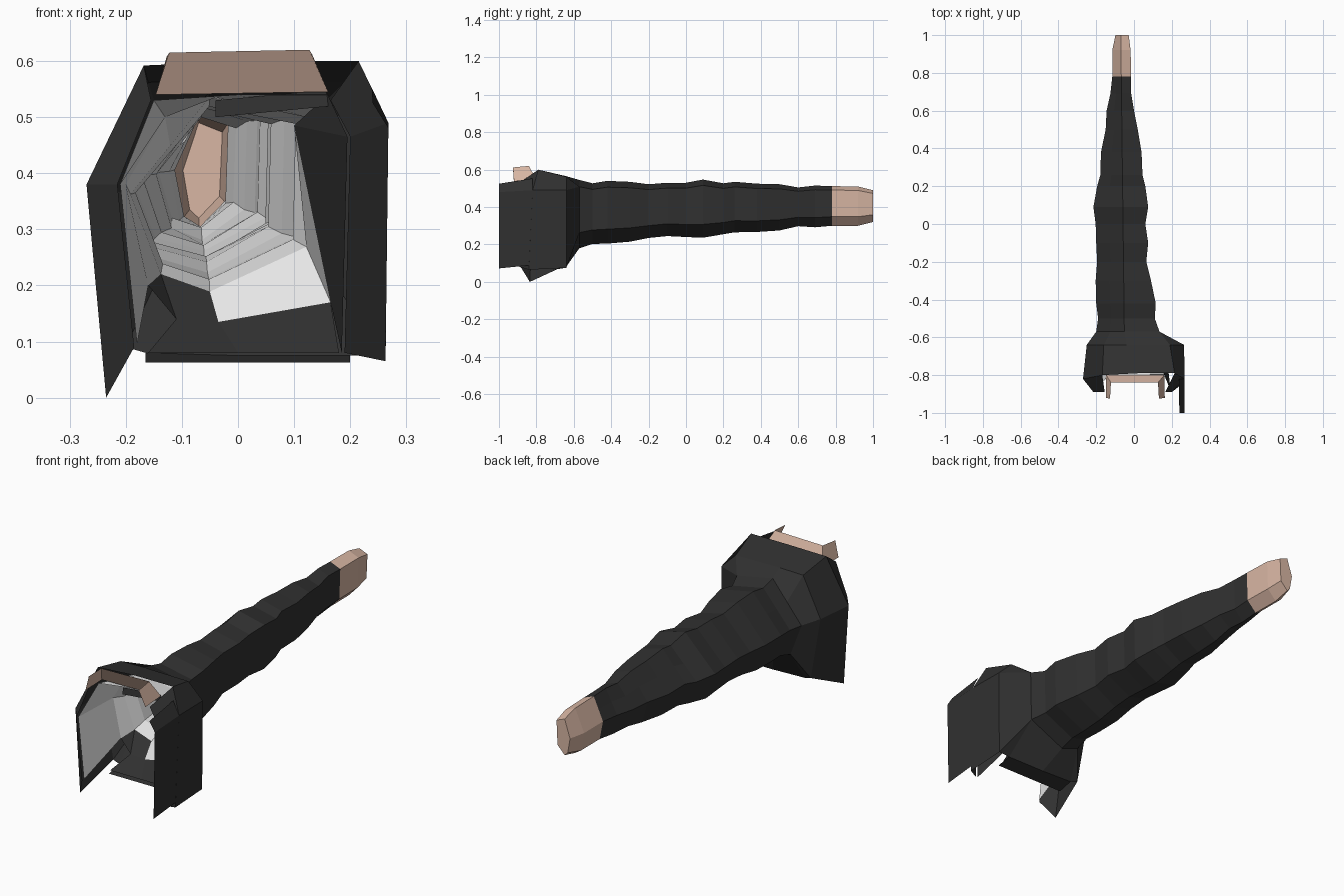
import bpy, bmesh

if "Cube" in bpy.data.objects:
    bpy.data.objects.remove(bpy.data.objects["Cube"], do_unlink=True)


def material(name, rgb):
    m = bpy.data.materials.new(name)
    m.use_nodes = True
    m.diffuse_color = (*rgb, 1)
    b = next(n for n in m.node_tree.nodes if n.type == 'BSDF_PRINCIPLED')
    b.inputs["Base Color"].default_value = (*rgb, 1)
    b.inputs["Roughness"].default_value = 0.9
    return m


DARK = material("charcoal cloth", (0.03, 0.03, 0.03))
WHITE = material("white lining", (0.82, 0.82, 0.82))
SKIN = material("skin", (0.69, 0.47, 0.37))


def loft(name, rings, mats, rule=None, skip=None, flip=False, closed=True, cap=False):
    """Join rings (ordered along +y) with quads; rule picks the material slot."""
    bm = bmesh.new()
    vs = [[bm.verts.new(p) for p in r] for r in rings]
    n = len(rings[0])
    for k in range(len(rings) - 1):
        for i in range(n if closed else n - 1):
            if skip and skip(k, i):
                continue
            j = (i + 1) % n
            f = bm.faces.new((vs[k][i], vs[k][j], vs[k + 1][j], vs[k + 1][i]))
            f.material_index = rule(k, i) if rule else 0
    if cap:
        bm.faces.new(vs[-1])
    if flip:
        bmesh.ops.reverse_faces(bm, faces=bm.faces[:])
    bmesh.ops.remove_doubles(bm, verts=bm.verts[:], dist=0.0003)
    me = bpy.data.meshes.new(name)
    bm.to_mesh(me)
    bm.free()
    ob = bpy.data.objects.new(name, me)
    bpy.context.scene.collection.objects.link(ob)
    for m in mats:
        me.materials.append(m)
    return ob


def hexagon(y, xl, xr, zt, zb, s=1.0):
    """Lopsided six-sided arm section: ridge, right pair, keel, left pair."""
    w, h = xr - xl, zt - zb
    cx = -0.058 - 0.012 * y
    pts = [(cx, zt), (xr, zt - 0.1 * h), (xr - 0.005, zb + 0.23 * h),
           (cx, zb), (xl + 0.17 * w, zb + 0.09 * h), (xl, zb + 0.5 * h)]
    mx, mz = (xl + xr) / 2, (zt + zb) / 2
    return [(mx + (x - mx) * s, y, mz + (z - mz) * s) for x, z in pts]


def ten(h):
    """Spread a hexagon over the ten points of the shoulder ring."""
    t, ru, rl, b, ll, l = h
    mid = tuple((p + q) / 2 for p, q in zip(t, l))
    return [t, ru, ru, rl, rl, b, ll, ll, l, mid]


# Sleeve stations: y, left x, right x, top z, bottom z
ARM = [(-0.57, -0.20, 0.135, 0.545, 0.18), (-0.50, -0.19, 0.11, 0.527, 0.203),
       (-0.42, -0.20, 0.115, 0.54, 0.205), (-0.30, -0.203, 0.09, 0.535, 0.215),
       (-0.20, -0.195, 0.065, 0.522, 0.235), (-0.10, -0.20, 0.075, 0.53, 0.245),
       (0.0, -0.203, 0.06, 0.53, 0.24), (0.09, -0.215, 0.075, 0.547, 0.236),
       (0.20, -0.195, 0.06, 0.527, 0.255), (0.26, -0.178, 0.045, 0.535, 0.265),
       (0.38, -0.175, 0.04, 0.525, 0.267), (0.50, -0.15, 0.02, 0.522, 0.275),
       (0.60, -0.145, 0.0, 0.505, 0.298), (0.69, -0.125, -0.015, 0.515, 0.292),
       (0.78, -0.115, -0.015, 0.512, 0.30)]

# Shoulder rings: top, top right, right, right hem, floor x3, left hem, left, top left
front = [(0.02, -0.79, 0.60), (0.215, -0.79, 0.60), (0.268, -0.82, 0.49),
         (0.263, -0.84, 0.065), (0.20, -0.72, 0.063), (0.0, -0.72, 0.063),
         (-0.165, -0.72, 0.063), (-0.235, -0.835, 0.0), (-0.27, -0.82, 0.38),
         (-0.168, -0.80, 0.592)]
back = [(-0.04, -0.64, 0.565), (0.19, -0.64, 0.562), (0.265, -0.64, 0.49),
        (0.262, -0.64, 0.075), (0.20, -0.645, 0.075), (0.0, -0.645, 0.075),
        (-0.165, -0.645, 0.08), (-0.20, -0.64, 0.09), (-0.25, -0.64, 0.38),
        (-0.16, -0.64, 0.562)]
loft("sleeve", [front, back] + [ten(hexagon(*a)) for a in ARM], [DARK],
     skip=lambda k, i: k == 0 and i in (3, 6))

# Folded front edges of the shoulder
loft("left_front_fold",
     [[(0.165, -0.89, 0.53), (0.20, -0.89, 0.465), (0.19, -0.89, 0.08)], front[1:4]],
     [DARK], closed=False)
loft("right_front_fold",
     [[(-0.185, -0.89, 0.09), (-0.215, -0.89, 0.38), (-0.155, -0.89, 0.53)], front[7:10]],
     [DARK], closed=False)

# Loose flap on the outer side
loft("side_flap",
     [[(0.24, -1.0, 0.525), (0.268, -1.0, 0.48), (0.262, -1.0, 0.072)],
      [(0.238, -0.82, 0.553), (0.268, -0.82, 0.49), (0.263, -0.82, 0.09)]],
     [DARK], closed=False)

# Pale lining inside the shoulder and arm
lip = [(0.0, -0.80, 0.54), (0.16, -0.80, 0.54), (0.195, -0.885, 0.465),
       (0.185, -0.885, 0.08), (0.18, -0.72, 0.08), (0.0, -0.72, 0.08),
       (-0.16, -0.72, 0.08), (-0.18, -0.885, 0.095), (-0.21, -0.885, 0.38),
       (-0.15, -0.82, 0.53)]
throat = [(-0.04, -0.64, 0.535), (0.12, -0.64, 0.50), (0.10, -0.64, 0.485),
          (0.165, -0.64, 0.17), (0.165, -0.64, 0.17), (-0.035, -0.64, 0.135),
          (-0.11, -0.64, 0.14), (-0.16, -0.64, 0.20), (-0.20, -0.64, 0.38),
          (-0.13, -0.64, 0.50)]


def lining_colour(k, i):
    if k == 0:
        return 0 if i in (0, 7, 8, 9) else 1
    return 1 if k == 1 and i in (5, 6) else 0


loft("lining", [lip, throat] + [ten(hexagon(*a, s=0.95)) for a in ARM],
     [WHITE, DARK], rule=lining_colour, skip=lambda k, i: k == 0 and i in (3, 6), flip=True)

# Dark band under the collar
loft("collar_shadow_band",
     [[(-0.04, -0.80, 0.50), (0.17, -0.80, 0.52)],
      [(-0.04, -0.795, 0.53), (0.155, -0.795, 0.548)]], [DARK], closed=False)

# Bare skin end of the arm
loft("arm_tip", [hexagon(0.78, -0.115, -0.015, 0.512, 0.30),
                 hexagon(0.92, -0.115, -0.018, 0.51, 0.30),
                 hexagon(1.0, -0.098, -0.028, 0.49, 0.32)], [SKIN], cap=True)

# Skin band at the collar, with its ends bent forward
loft("collar_skin",
     [[(-0.148, -0.92, 0.535), (-0.147, -0.80, 0.54), (0.16, -0.80, 0.545), (0.163, -0.92, 0.54)],
      [(-0.127, -0.925, 0.608), (-0.122, -0.84, 0.615), (0.127, -0.84, 0.62), (0.132, -0.925, 0.612)]],
     [SKIN], closed=False)
